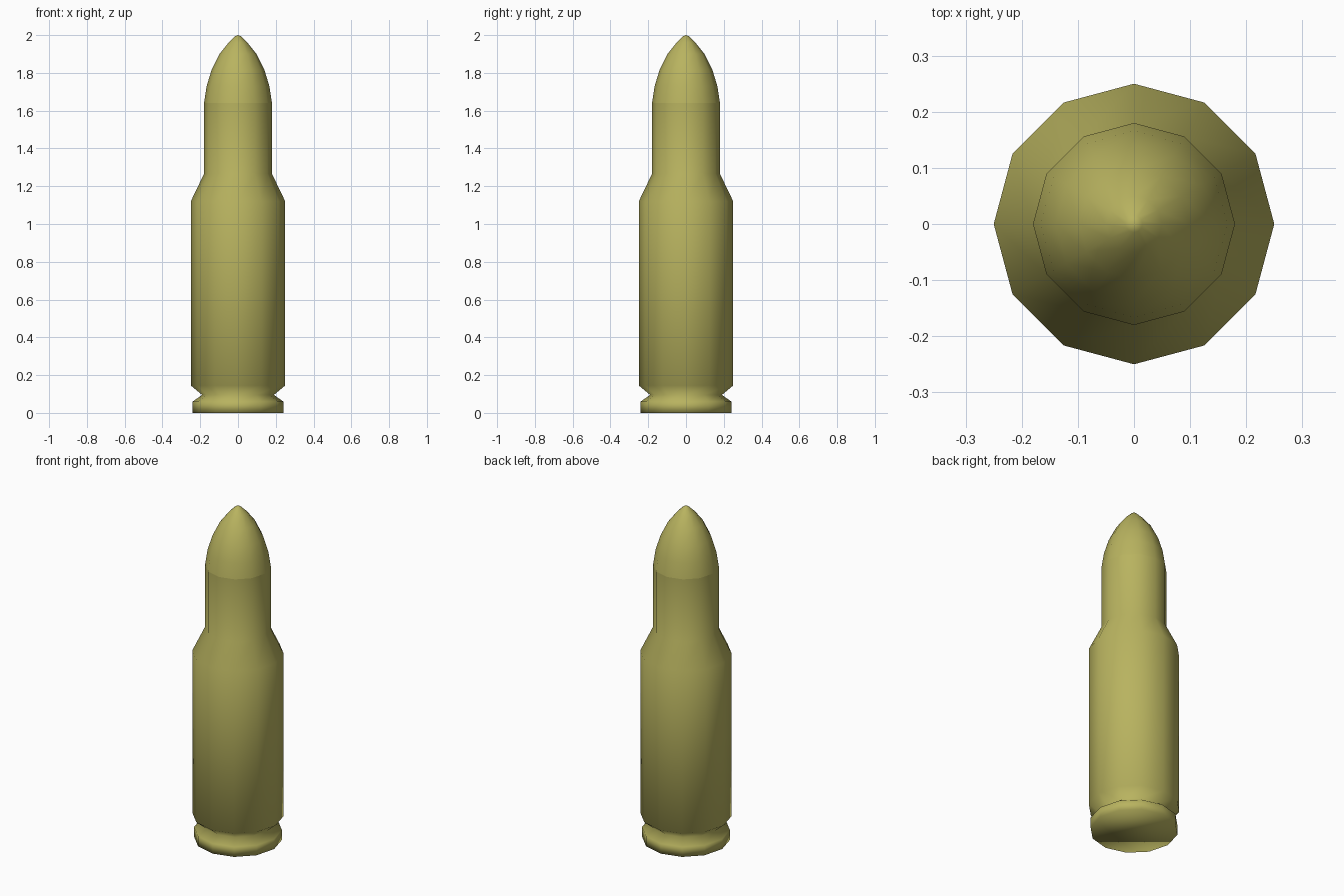
import bpy
import bmesh
from math import cos, sin, tau

SIDES = 12

cube = bpy.data.objects.get("Cube")
if cube:
    bpy.data.objects.remove(cube, do_unlink=True)

# Single brass colour
brass = bpy.data.materials.new("brass")
brass.use_nodes = True
colour = (0.48, 0.45, 0.115, 1)
brass.diffuse_color = colour
shader = brass.node_tree.nodes["Principled BSDF"]
shader.inputs["Base Color"].default_value = colour
shader.inputs["Roughness"].default_value = 0.7


def lathe(name, profile, cap_bottom=False, apex=None):
    """Turn a (radius, height) profile around z; optional flat base and point."""
    bm = bmesh.new()
    rings = [[bm.verts.new((r * cos(tau * i / SIDES), r * sin(tau * i / SIDES), z))
              for i in range(SIDES)] for r, z in profile]
    for low, high in zip(rings, rings[1:]):
        for i in range(SIDES):
            j = (i + 1) % SIDES
            bm.faces.new((low[i], low[j], high[j], high[i]))
    if cap_bottom:
        bm.faces.new(rings[0][::-1])
    if apex is not None:
        point = bm.verts.new((0, 0, apex))
        for i in range(SIDES):
            bm.faces.new((rings[-1][i], rings[-1][(i + 1) % SIDES], point))
    for face in bm.faces:
        face.smooth = True
    mesh = bpy.data.meshes.new(name)
    bm.to_mesh(mesh)
    bm.free()
    mesh.materials.append(brass)
    obj = bpy.data.objects.new(name, mesh)
    bpy.context.collection.objects.link(obj)
    return obj


# Rim, extractor groove, body, shoulder and neck
lathe("casing", [(0.24, 0), (0.24, 0.06), (0.19, 0.095), (0.25, 0.145),
                 (0.25, 1.12), (0.18, 1.265), (0.18, 1.64)], cap_bottom=True)

# Curved nose
lathe("nose", [(0.18, 1.64), (0.166, 1.73), (0.14, 1.815), (0.098, 1.9),
               (0.05, 1.96), (0.015, 1.994)], apex=2)
